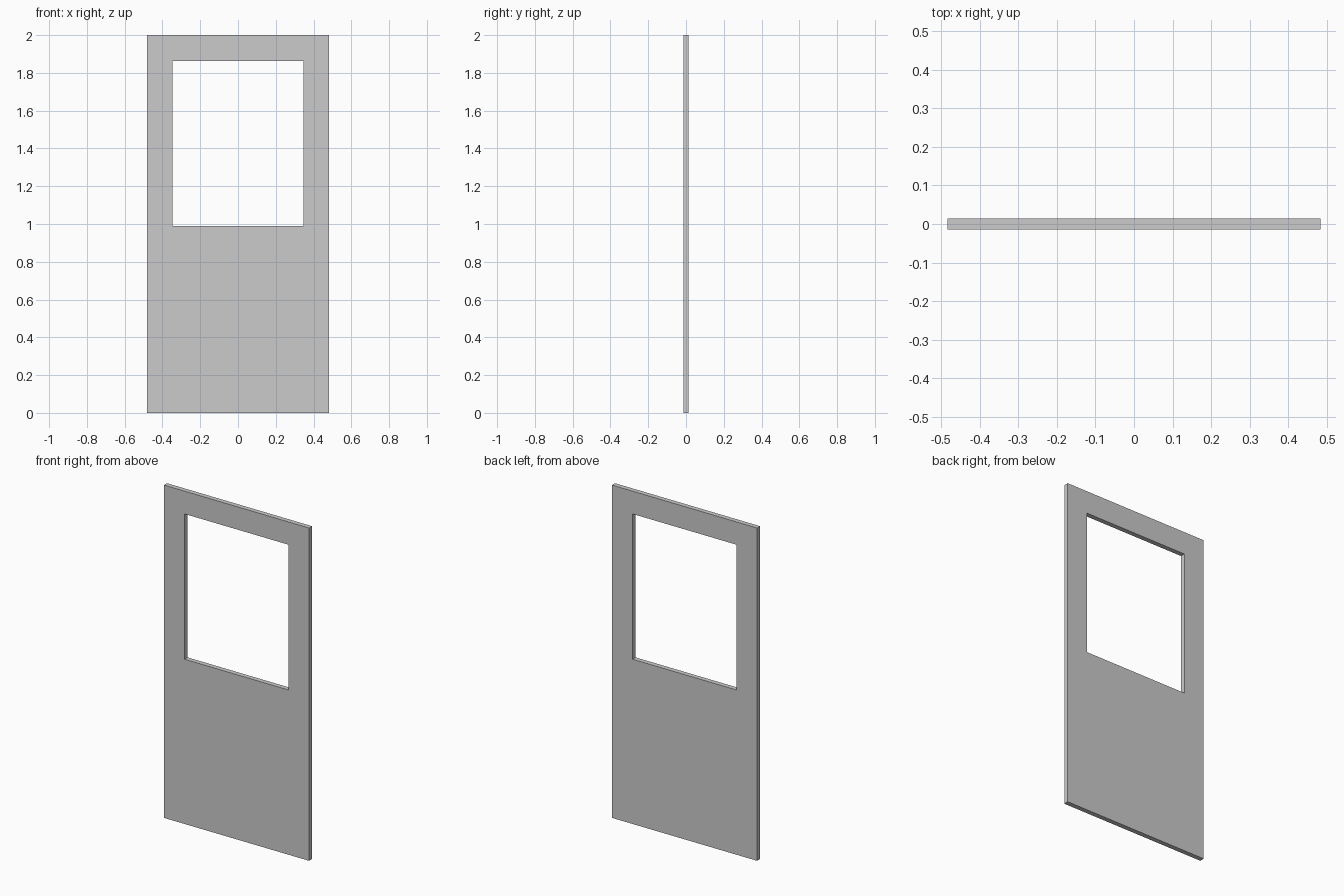
import bpy
import bmesh

if "Cube" in bpy.data.objects:
    bpy.data.objects.remove(bpy.data.objects["Cube"])

W, H, T = 0.966, 2.0, 0.029        # panel width, height, thickness
BORDER, SILL = 0.137, 0.99         # frame width around the opening, opening bottom


def rectangle(bm, x, z0, z1):
    """Four corner vertices of an upright rectangle on the front plane."""
    corners = [(-x, z0), (x, z0), (x, z1), (-x, z1)]
    return [bm.verts.new((cx, -T / 2, cz)) for cx, cz in corners]


# Front face: ring of four quads between the outline and the window opening
bm = bmesh.new()
outer = rectangle(bm, W / 2, 0, H)
inner = rectangle(bm, W / 2 - BORDER, SILL, H - BORDER)
for i in range(4):
    j = (i + 1) % 4
    bm.faces.new((outer[i], outer[j], inner[j], inner[i]))

# Thickness: extrude the ring to the back
ring = bmesh.ops.extrude_face_region(bm, geom=bm.faces[:], use_keep_orig=True)
back = [v for v in ring["geom"] if isinstance(v, bmesh.types.BMVert)]
bmesh.ops.translate(bm, verts=back, vec=(0, T, 0))
bmesh.ops.recalc_face_normals(bm, faces=bm.faces[:])

mesh = bpy.data.meshes.new("door_panel")
bm.to_mesh(mesh)
bm.free()
bpy.context.collection.objects.link(bpy.data.objects.new("door_panel", mesh))
